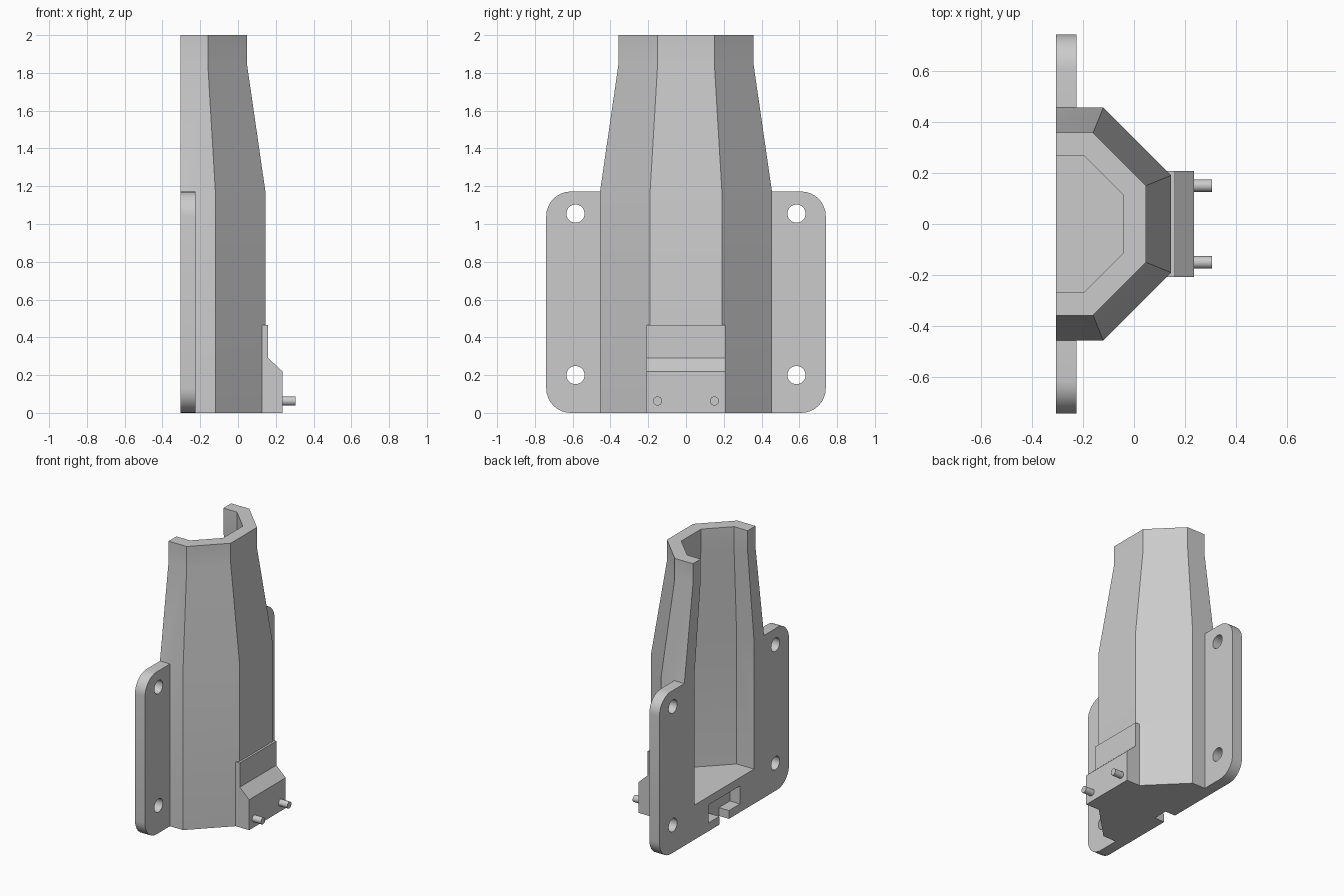
import bpy, bmesh
from math import sin, cos, pi, radians

if "Cube" in bpy.data.objects:
    bpy.data.objects.remove(bpy.data.objects["Cube"])

BACK = -0.305          # x of the open mounting face

grey = bpy.data.materials.new("plain grey")
grey.use_nodes = True
grey.diffuse_color = (0.6, 0.6, 0.6, 1)
grey.node_tree.nodes["Principled BSDF"].inputs["Base Color"].default_value = (0.6, 0.6, 0.6, 1)


def loft(name, rings):
    """Closed solid through rings of matching 3D points."""
    bm = bmesh.new()
    loops = [[bm.verts.new(p) for p in ring] for ring in rings]
    n = len(loops[0])
    for a, b in zip(loops, loops[1:]):
        for i in range(n):
            j = (i + 1) % n
            bm.faces.new((a[i], a[j], b[j], b[i]))
    bm.faces.new(loops[0])
    bm.faces.new(loops[-1])
    bmesh.ops.recalc_face_normals(bm, faces=bm.faces)
    mesh = bpy.data.meshes.new(name)
    bm.to_mesh(mesh)
    bm.free()
    mesh.materials.append(grey)
    obj = bpy.data.objects.new(name, mesh)
    bpy.context.collection.objects.link(obj)
    return obj


def along_x(name, yz, x0, x1):
    return loft(name, [[(x, y, z) for y, z in yz] for x in (x0, x1)])


def box(name, x0, x1, half_y, z0, z1):
    return along_x(name, [(-half_y, z0), (half_y, z0), (half_y, z1), (-half_y, z1)], x0, x1)


def circle(y, z, r, n=32):
    return [(y + r * cos(2 * pi * i / n), z + r * sin(2 * pi * i / n)) for i in range(n)]


def activate(obj):
    bpy.ops.object.select_all(action='DESELECT')
    obj.select_set(True)
    bpy.context.view_layer.objects.active = obj


def combine(obj, tool, operation):
    mod = obj.modifiers.new(operation, 'BOOLEAN')
    mod.operation, mod.object, mod.solver = operation, tool, 'EXACT'
    activate(obj)
    bpy.ops.object.modifier_apply(modifier=mod.name)
    bpy.data.objects.remove(tool)


def smooth(obj):
    activate(obj)
    bpy.ops.object.shade_smooth_by_angle(angle=radians(30))


# Half-octagon section: side half width, side depth, nose depth, nose half width
WIDE = (0.455, 0.185, 0.45, 0.19)
NARROW = (0.357, 0.145, 0.352, 0.15)


def section(dims, z, scale=1.0, overshoot=0.0):
    w, d, nose, nw = (v * scale for v in dims)
    half = [(BACK - overshoot, w), (BACK + d, w), (BACK + nose, nw)]
    return [(x, y, z) for x, y in half] + [(x, -y, z) for x, y in reversed(half)]


# Tapered housing
housing = loft("housing", [section(WIDE, 0), section(WIDE, 1.172),
                           section(NARROW, 1.85), section(NARROW, 2)])

# Mounting flange with rounded corners
W, H, R = 0.74, 1.172, 0.13
outline = []
for k, (cy, cz) in enumerate([(W - R, H - R), (R - W, H - R), (R - W, R), (W - R, R)]):
    for i in range(9):
        a = (k + i / 8) * pi / 2
        outline.append((cy + R * cos(a), cz + R * sin(a)))
combine(housing, along_x("flange", outline, BACK, -0.225), 'UNION')

# Hollow interior, open at the back and top
cavity = loft("cavity", [section(dims, z, 0.75, 0.1) for dims, z in
                         ((WIDE, 0.25), (WIDE, 1.172), (NARROW, 1.85), (NARROW, 2.1))])
combine(housing, cavity, 'DIFFERENCE')

# Latch pocket and cable notch in the back
combine(housing, box("pocket", BACK - 0.1, BACK + 0.08, 0.18, 0.06, 0.19), 'DIFFERENCE')
combine(housing, box("notch", BACK - 0.1, BACK + 0.08, 0.055, -0.1, 0.1), 'DIFFERENCE')

# Screw holes
for y in (-0.585, 0.585):
    for z in (0.2, 1.055):
        combine(housing, along_x("hole", circle(y, z, 0.048), BACK - 0.1, -0.15), 'DIFFERENCE')
smooth(housing)

# Stepped block on the nose
profile = [(0.125, 0), (0.235, 0), (0.235, 0.22), (0.16, 0.29), (0.16, 0.465), (0.125, 0.465)]
loft("nose_block", [[(x, y, z) for x, z in profile] for y in (-0.208, 0.208)])

# Pins
for side, y in (("left", 0.15), ("right", -0.15)):
    smooth(along_x(side + "_pin", circle(y, 0.063, 0.024, 24), 0.22, 0.305))
